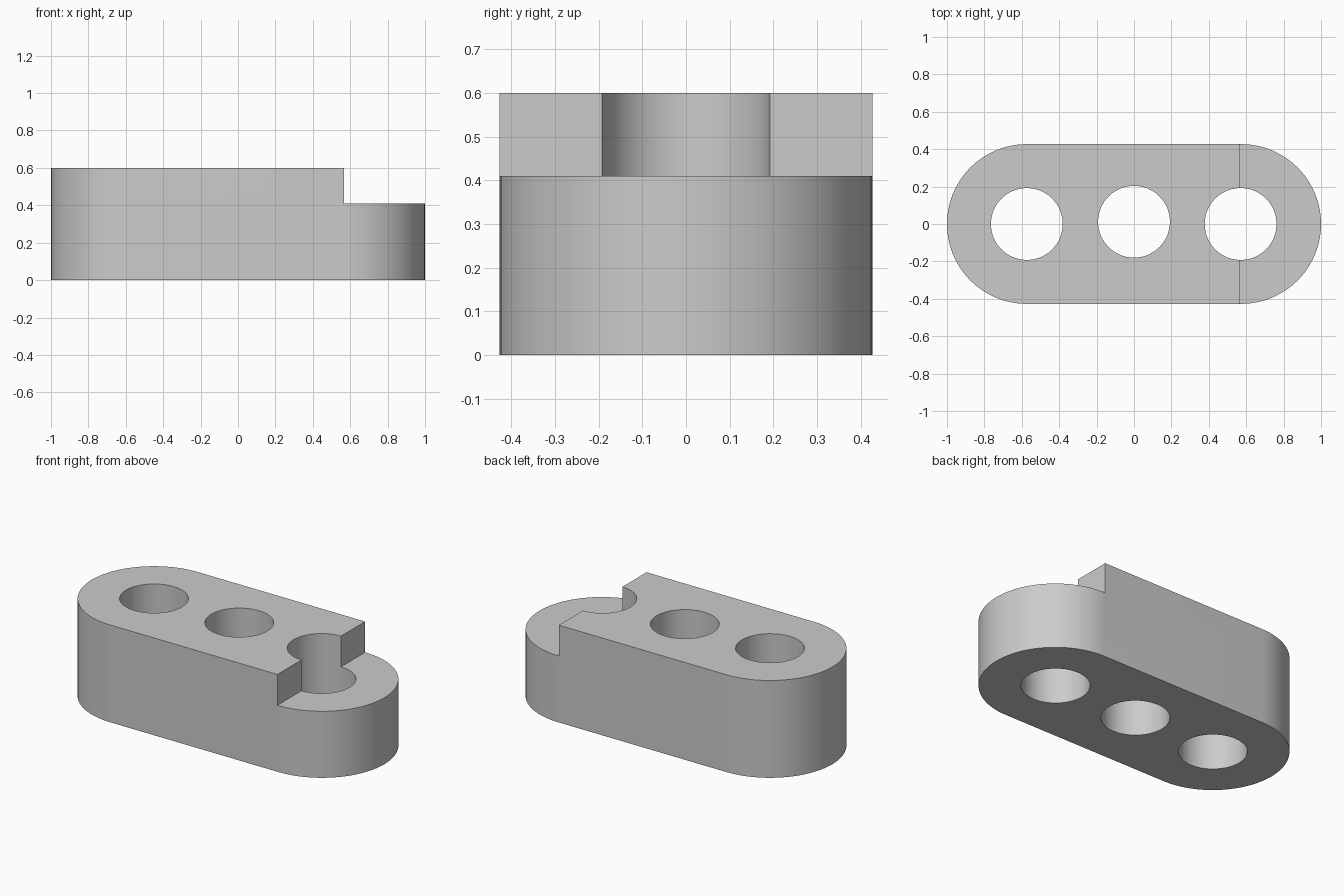
import bpy, bmesh, math

if "Cube" in bpy.data.objects:
    bpy.data.objects.remove(bpy.data.objects["Cube"])

HALF_W, END_X, HEIGHT = 0.427, 0.573, 0.6
STEP_X, STEP_Z = 0.568, 0.41
HOLE_R = 0.192
HOLES = [(-0.573, 0.0), (0.0, 0.012), (0.57, 0.0)]
ARC_STEPS = 48

grey = bpy.data.materials.new("light grey")
grey.diffuse_color = (0.6, 0.6, 0.6, 1)
grey.use_nodes = True
grey.node_tree.nodes["Principled BSDF"].inputs["Base Color"].default_value = grey.diffuse_color


def prism(name, outline, z0, z1):
    """Extrude a closed xy outline from z0 to z1."""
    bm = bmesh.new()
    base = bm.faces.new([bm.verts.new((x, y, z0)) for x, y in outline])
    top = bmesh.ops.extrude_face_region(bm, geom=[base])["geom"]
    bmesh.ops.translate(bm, vec=(0, 0, z1 - z0),
                        verts=[v for v in top if isinstance(v, bmesh.types.BMVert)])
    bmesh.ops.recalc_face_normals(bm, faces=bm.faces)
    mesh = bpy.data.meshes.new(name)
    bm.to_mesh(mesh)
    bm.free()
    mesh.materials.append(grey)
    obj = bpy.data.objects.new(name, mesh)
    bpy.context.collection.objects.link(obj)
    return obj


def arc(cx, cy, r, start, end, steps):
    return [(cx + r * math.cos(start + (end - start) * i / steps),
             cy + r * math.sin(start + (end - start) * i / steps)) for i in range(steps + 1)]


def cut(target, cutter):
    """Subtract the cutter, then remove it."""
    mod = target.modifiers.new("cut", "BOOLEAN")
    mod.operation, mod.solver, mod.object = "DIFFERENCE", "EXACT", cutter
    bpy.context.view_layer.objects.active = target
    bpy.ops.object.modifier_apply(modifier=mod.name)
    bpy.data.objects.remove(cutter)


# Rounded-end block
h = math.pi / 2
link_block = prism("link_block",
                   arc(END_X, 0, HALF_W, -h, h, ARC_STEPS) + arc(-END_X, 0, HALF_W, h, 3 * h, ARC_STEPS),
                   0, HEIGHT)

# Lowered step at the right end
cut(link_block, prism("step_cutter", [(STEP_X, -1), (1.5, -1), (1.5, 1), (STEP_X, 1)], STEP_Z, 1))

# Three through holes
for x, y in HOLES:
    cut(link_block, prism("hole_cutter", arc(x, y, HOLE_R, 0, 4 * h, 64)[:-1], -0.5, 1.5))

# Smooth curved walls, sharp rims
bpy.ops.object.select_all(action="DESELECT")
link_block.select_set(True)
bpy.context.view_layer.objects.active = link_block
bpy.ops.object.shade_smooth_by_angle(angle=math.radians(30))
